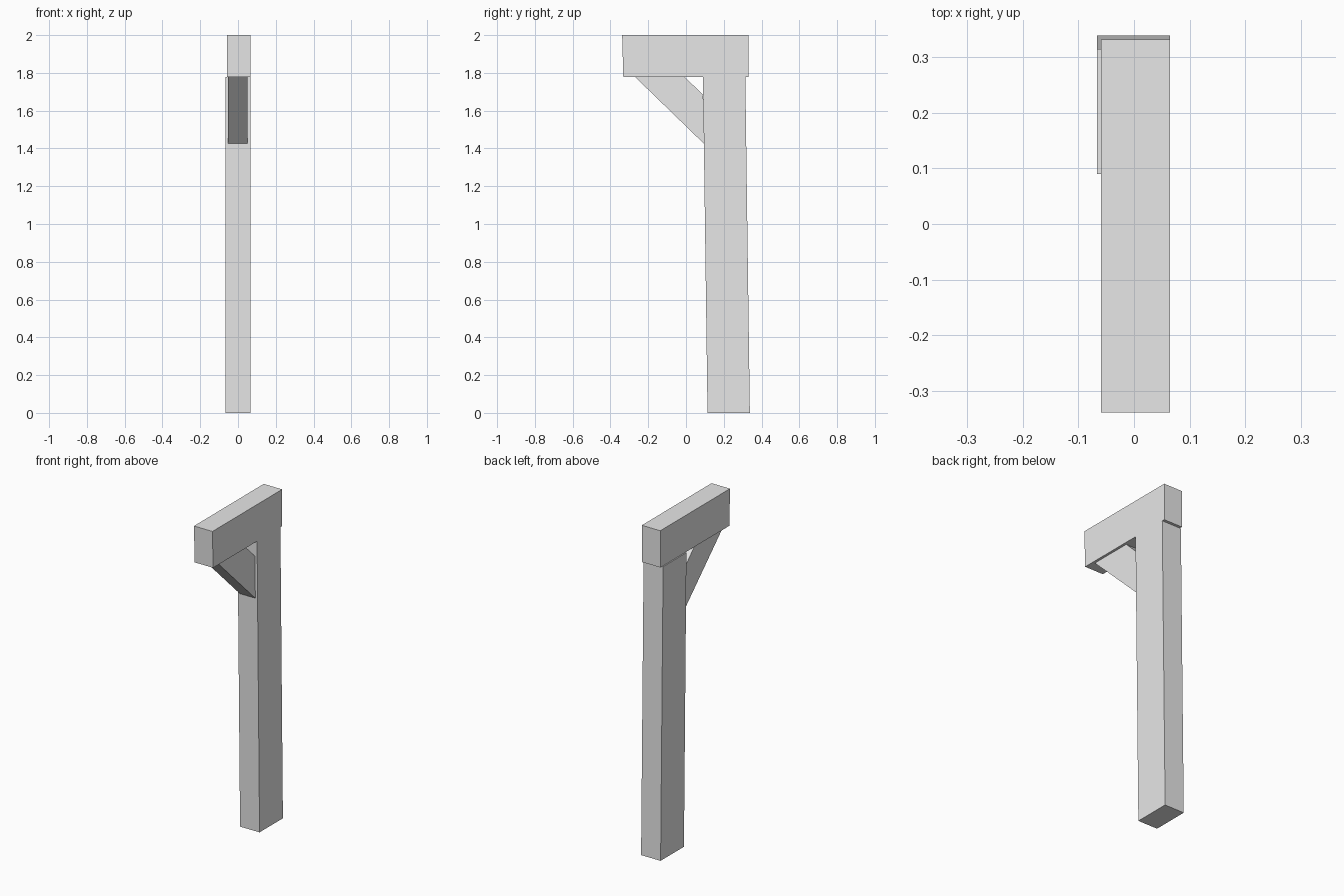
import bpy
import bmesh

cube = bpy.data.objects.get("Cube")
if cube:
    bpy.data.objects.remove(cube, do_unlink=True)

GREY = (0.8, 0.8, 0.8, 1.0)
mat = bpy.data.materials.new("plain light grey")
mat.use_nodes = True
mat.diffuse_color = GREY
mat.node_tree.nodes["Principled BSDF"].inputs["Base Color"].default_value = GREY


def slab(name, profile, x_min, x_max):
    """Extrude a side profile of (y, z) points across x."""
    bm = bmesh.new()
    face = bm.faces.new([bm.verts.new((x_min, y, z)) for y, z in profile])
    extruded = bmesh.ops.extrude_face_region(bm, geom=[face])
    moved = [v for v in extruded["geom"] if isinstance(v, bmesh.types.BMVert)]
    bmesh.ops.translate(bm, verts=moved, vec=(x_max - x_min, 0, 0))
    bmesh.ops.recalc_face_normals(bm, faces=bm.faces)
    mesh = bpy.data.meshes.new(name)
    bm.to_mesh(mesh)
    bm.free()
    mesh.materials.append(mat)
    obj = bpy.data.objects.new(name, mesh)
    bpy.context.collection.objects.link(obj)
    return obj


BEAM_BOTTOM = 1.777

# Upright post, leaning slightly forward
slab("post",
     [(0.114, 0), (0.338, 0), (0.314, BEAM_BOTTOM), (0.09, BEAM_BOTTOM)],
     -0.066, 0.065)

# Horizontal beam with a slightly raked front end
slab("beam",
     [(-0.332, BEAM_BOTTOM), (0.331, BEAM_BOTTOM), (0.331, 2), (-0.338, 2)],
     -0.059, 0.065)

# Diagonal brace between post and beam
slab("brace",
     [(-0.268, BEAM_BOTTOM), (0.095, 1.425), (0.091, 1.683), (-0.005, BEAM_BOTTOM)],
     -0.054, 0.05)
